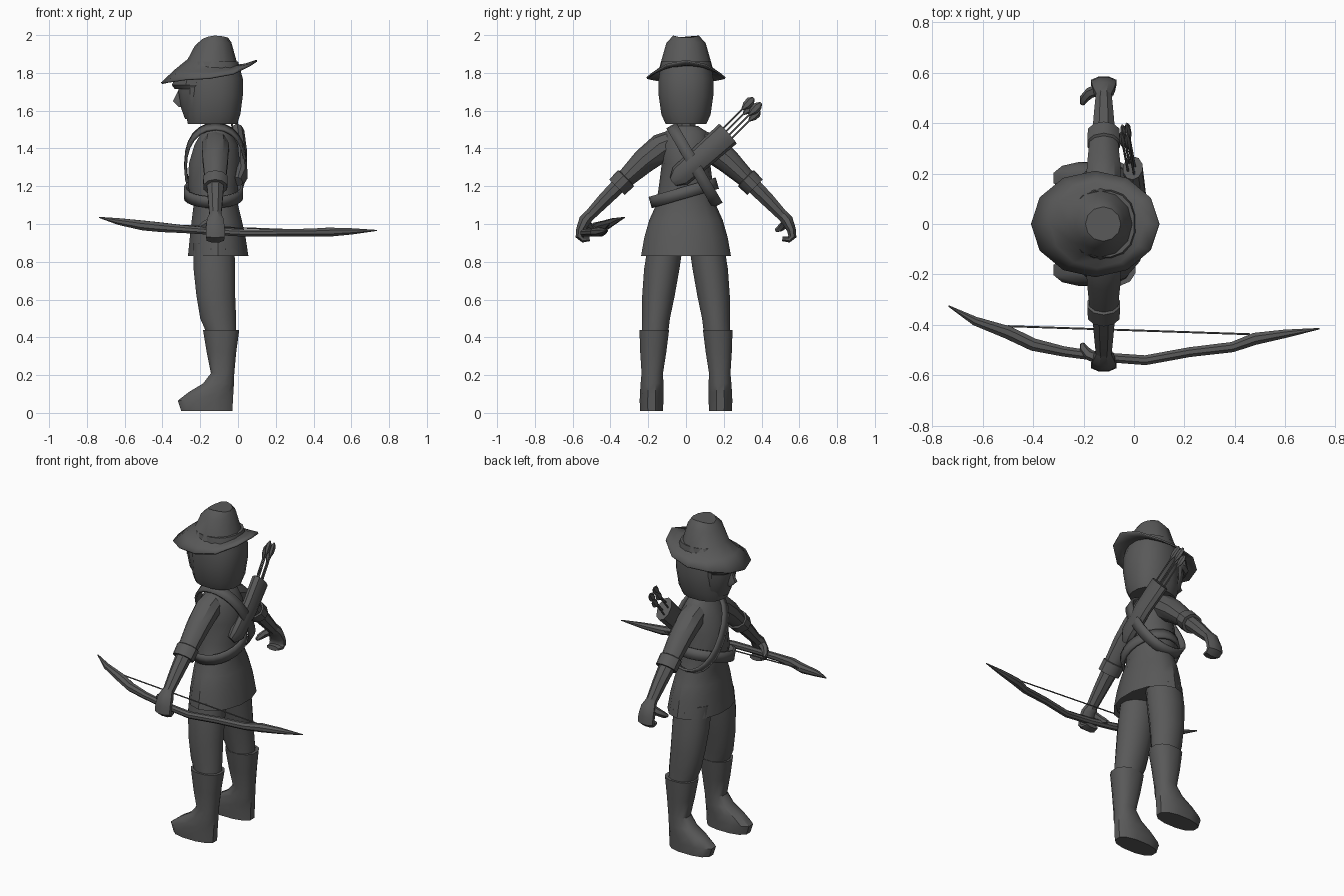
import bpy, bmesh, math
from mathutils import Vector

grey = bpy.data.materials.new("dark_grey")
grey.diffuse_color = (0.1, 0.1, 0.1, 1)


def loft(name, rings, caps=(True, True), thickness=0, angle=35):
    """Skin a list of vertex rings into one object."""
    bm = bmesh.new()
    vs = [[bm.verts.new(p) for p in r] for r in rings]
    n = len(vs[0])
    for a, b in zip(vs, vs[1:]):
        for i in range(n):
            j = (i + 1) % n
            bm.faces.new((a[i], a[j], b[j], b[i]))
    if caps[0]:
        bm.faces.new(vs[0])
    if caps[1]:
        bm.faces.new(vs[-1])
    bmesh.ops.recalc_face_normals(bm, faces=bm.faces)
    me = bpy.data.meshes.new(name)
    bm.to_mesh(me)
    bm.free()
    me.materials.append(grey)
    ob = bpy.data.objects.new(name, me)
    bpy.context.collection.objects.link(ob)
    bpy.ops.object.select_all(action='DESELECT')
    ob.select_set(True)
    bpy.context.view_layer.objects.active = ob
    bpy.ops.object.shade_smooth_by_angle(angle=math.radians(angle))
    if thickness:
        m = ob.modifiers.new("thick", 'SOLIDIFY')
        m.thickness = thickness
        m.offset = 0
    return ob


def stack(name, sections, n=12, power=1.0, **kw):
    """Horizontal oval sections given as (z, x0, x1, y0, y1)."""
    def sp(v):
        return math.copysign(abs(v) ** power, v)
    rings = []
    for z, x0, x1, y0, y1 in sections:
        ang = [2 * math.pi * (i + 0.5) / n for i in range(n)]
        k = 1 / math.cos(math.pi / n)
        rings.append([((x0 + x1) / 2 + (x1 - x0) / 2 * sp(math.cos(a)) * k,
                       (y0 + y1) / 2 + (y1 - y0) / 2 * sp(math.sin(a)) * k, z) for a in ang])
    return loft(name, rings, **kw)


def tube(name, pts, radii, n=8, ref=(1, 0, 0), **kw):
    """Tube along a path; each radius is (along ref, across ref)."""
    pts = [Vector(p) for p in pts]
    rings = []
    for i, p in enumerate(pts):
        t = (pts[min(i + 1, len(pts) - 1)] - pts[max(i - 1, 0)]).normalized()
        u = Vector(ref)
        u = (u - t * u.dot(t)).normalized()
        v = t.cross(u)
        ru, rv = radii[i]
        rings.append([p + u * ru * math.cos(2 * math.pi * (k + 0.5) / n)
                      + v * rv * math.sin(2 * math.pi * (k + 0.5) / n) for k in range(n)])
    return loft(name, rings, **kw)


# tunic with flared skirt, and neck
stack("tunic", [(0.83, -0.265, 0.055, -0.232, 0.232), (0.93, -0.255, 0.04, -0.215, 0.215),
                (1.02, -0.245, 0.02, -0.19, 0.19), (1.10, -0.235, 0.0, -0.155, 0.155),
                (1.20, -0.265, 0.0, -0.14, 0.14), (1.32, -0.26, 0.01, -0.125, 0.125),
                (1.42, -0.23, 0.0, -0.13, 0.13), (1.49, -0.19, -0.04, -0.105, 0.105),
                (1.52, -0.165, -0.07, -0.06, 0.06)], n=14, caps=(False, True))
stack("skirt_lining", [(0.86, -0.25, 0.04, -0.22, 0.22), (0.87, -0.25, 0.04, -0.22, 0.22)])
stack("neck", [(1.48, -0.17, -0.07, -0.05, 0.05), (1.58, -0.17, -0.07, -0.05, 0.05)], n=8)

# hair, face, nose and fringe
stack("hair", [(1.53, -0.265, -0.005, -0.108, 0.108), (1.58, -0.275, 0.012, -0.13, 0.13),
               (1.68, -0.278, 0.025, -0.144, 0.144), (1.77, -0.278, 0.025, -0.144, 0.144),
               (1.86, -0.25, 0.0, -0.13, 0.13)], n=16, power=0.85)
stack("face", [(1.555, -0.28, -0.15, -0.07, 0.07), (1.61, -0.30, -0.15, -0.10, 0.10),
               (1.70, -0.315, -0.15, -0.115, 0.115), (1.80, -0.31, -0.15, -0.115, 0.115)])
stack("nose", [(1.62, -0.315, -0.27, -0.02, 0.02), (1.65, -0.345, -0.27, -0.02, 0.02),
               (1.71, -0.315, -0.27, -0.01, 0.01)], n=6)
stack("fringe", [(1.715, -0.335, -0.15, -0.11, 0.11), (1.735, -0.35, -0.15, -0.125, 0.125),
                 (1.79, -0.33, -0.15, -0.125, 0.125)])


# hat: drooping pointed brim, crown and rounded top
def hat_ring(x0, x1, ry, front, side, back, n=12):
    ring = []
    for i in range(n):
        c, s = math.cos(2 * math.pi * i / n), math.sin(2 * math.pi * i / n)
        z = side + (back - side) * c * c if c > 0 else side + (front - side) * c * c
        mid = (x0 + x1) / 2
        ring.append((mid + (x1 - x0) / 2 * c, ry * s, z))
    return ring


loft("hat", [hat_ring(-0.405, 0.10, 0.208, 1.745, 1.772, 1.865),
             hat_ring(-0.33, 0.04, 0.172, 1.815, 1.80, 1.845),
             hat_ring(-0.262, -0.005, 0.137, 1.87, 1.825, 1.84),
             hat_ring(-0.225, -0.04, 0.10, 1.94, 1.955, 1.96),
             hat_ring(-0.19, -0.055, 0.066, 1.972, 1.993, 1.982)],
     caps=(False, True), thickness=0.01)

for s, side in ((1, "left"), (-1, "right")):
    # sleeve with turned cuff
    arm = [(-0.12, 0.05 * s, 1.44), (-0.12, 0.13 * s, 1.405), (-0.12, 0.22 * s, 1.335),
           (-0.12, 0.315 * s, 1.245), (-0.12, 0.318 * s, 1.242), (-0.12, 0.365 * s, 1.195)]
    tube(side + "_sleeve", arm, [(0.065, 0.065), (0.075, 0.075), (0.07, 0.066),
                                 (0.06, 0.05), (0.068, 0.06), (0.066, 0.058)], n=10)
    # bare forearm
    tube(side + "_forearm", [(-0.12, 0.34 * s, 1.22), (-0.12, 0.43 * s, 1.13), (-0.12, 0.525 * s, 1.03)],
         [(0.05, 0.045), (0.042, 0.04), (0.032, 0.03)])
    # palm with curled fingers
    tube(side + "_hand", [(-0.12, 0.505 * s, 1.055), (-0.12, 0.535 * s, 1.02), (-0.12, 0.558 * s, 0.97),
                          (-0.12, 0.563 * s, 0.935), (-0.12, 0.545 * s, 0.918), (-0.12, 0.51 * s, 0.922)],
         [(0.03, 0.03), (0.048, 0.035), (0.054, 0.026), (0.054, 0.024), (0.05, 0.018), (0.042, 0.014)])
    tube(side + "_thumb", [(-0.13, 0.535 * s, 1.02), (-0.175, 0.52 * s, 0.995),
                           (-0.20, 0.495 * s, 0.975), (-0.205, 0.475 * s, 0.965)],
         [(0.024, 0.024), (0.022, 0.022), (0.018, 0.018), (0.01, 0.01)], n=6, ref=(0, 0, 1))

    # leg and boot
    def span(z, x0, x1, a, b):
        return (z, x0, x1, min(a * s, b * s), max(a * s, b * s))
    stack(side + "_leg", [span(0.42, -0.165, -0.01, 0.095, 0.235), span(0.50, -0.20, -0.01, 0.085, 0.232),
                          span(0.62, -0.22, -0.015, 0.06, 0.232), span(0.76, -0.235, -0.015, 0.035, 0.222),
                          span(0.90, -0.235, -0.02, 0.015, 0.20)])
    stack(side + "_boot", [span(0.01, -0.30, -0.03, 0.122, 0.243), span(0.065, -0.318, -0.028, 0.12, 0.245),
                           span(0.11, -0.26, -0.025, 0.12, 0.243), span(0.155, -0.185, -0.022, 0.12, 0.24),
                           span(0.21, -0.143, -0.02, 0.122, 0.235), span(0.32, -0.165, -0.01, 0.105, 0.242),
                           span(0.44, -0.185, 0.006, 0.09, 0.246)], power=0.85)


# straps: flat bands around the body, in the plane of x and a given direction
def band(name, centre, d, a, b, width, n=24, power=1.0):
    c, d = Vector(centre), Vector(d).normalized()
    x = Vector((1, 0, 0))
    w = x.cross(d) * width / 2
    mid = []
    for i in range(n):
        t = 2 * math.pi * i / n
        co, si = math.cos(t), math.sin(t)
        mid.append(c + x * a * math.copysign(abs(co) ** power, co)
                   + d * b * math.copysign(abs(si) ** power, si))
    loft(name, [[p - w for p in mid], [p + w for p in mid]], caps=(False, False), thickness=0.014)


band("shoulder_strap", (-0.12, 0.045, 1.31), (0, 0.235, -0.405), 0.158, 0.238, 0.06, power=0.9)
band("waist_belt", (-0.13, -0.012, 1.165), (0, 0.345, 0.10), 0.15, 0.178, 0.062)

# quiver on the back, with arrows
tube("quiver", [(0.0, -0.065, 1.225), (0.015, -0.03, 1.255), (0.012, 0.10, 1.37), (-0.005, 0.222, 1.478)],
     [(0.025, 0.03), (0.036, 0.06), (0.038, 0.066), (0.04, 0.07)], n=10)
for i, (off, lng, dx) in enumerate([(-0.035, 0.97, 0.01), (-0.012, 0.9, -0.015), (0.012, 1.0, 0.012), (0.034, 0.88, -0.01)]):
    a = Vector((-0.005 + dx, 0.20 + off * 0.7, 1.46 - off * 0.7))
    d = Vector((-0.035, 0.185, 0.185)) * lng
    tube("arrow_shaft_%d" % i, [a, a + d], [(0.005, 0.005)] * 2, n=5)
    tube("arrow_feather_%d" % i, [a + d * k for k in (0.68, 0.8, 0.93, 1.02)],
         [(0.005, 0.006), (0.012, 0.022), (0.012, 0.024), (0.004, 0.008)], n=6)

# bow and string
bow = [(-0.735, -0.325, 1.035), (-0.63, -0.385, 1.013), (-0.5, -0.43, 0.992), (-0.40, -0.478, 0.982),
       (-0.28, -0.505, 0.972), (-0.12, -0.528, 0.96), (0.045, -0.54, 0.952), (0.22, -0.508, 0.954),
       (0.39, -0.488, 0.955), (0.48, -0.455, 0.957), (0.60, -0.435, 0.961), (0.735, -0.415, 0.966)]
tube("bow", bow, [(r, r) for r in (0.003, 0.019, 0.028, 0.027, 0.022, 0.02, 0.021, 0.021, 0.022, 0.026, 0.018, 0.003)],
     ref=(0, 0, 1))
tube("bow_string", [(-0.5, -0.405, 1.0), (0.46, -0.437, 0.963)], [(0.004, 0.004)] * 2, n=5, ref=(0, 0, 1))
